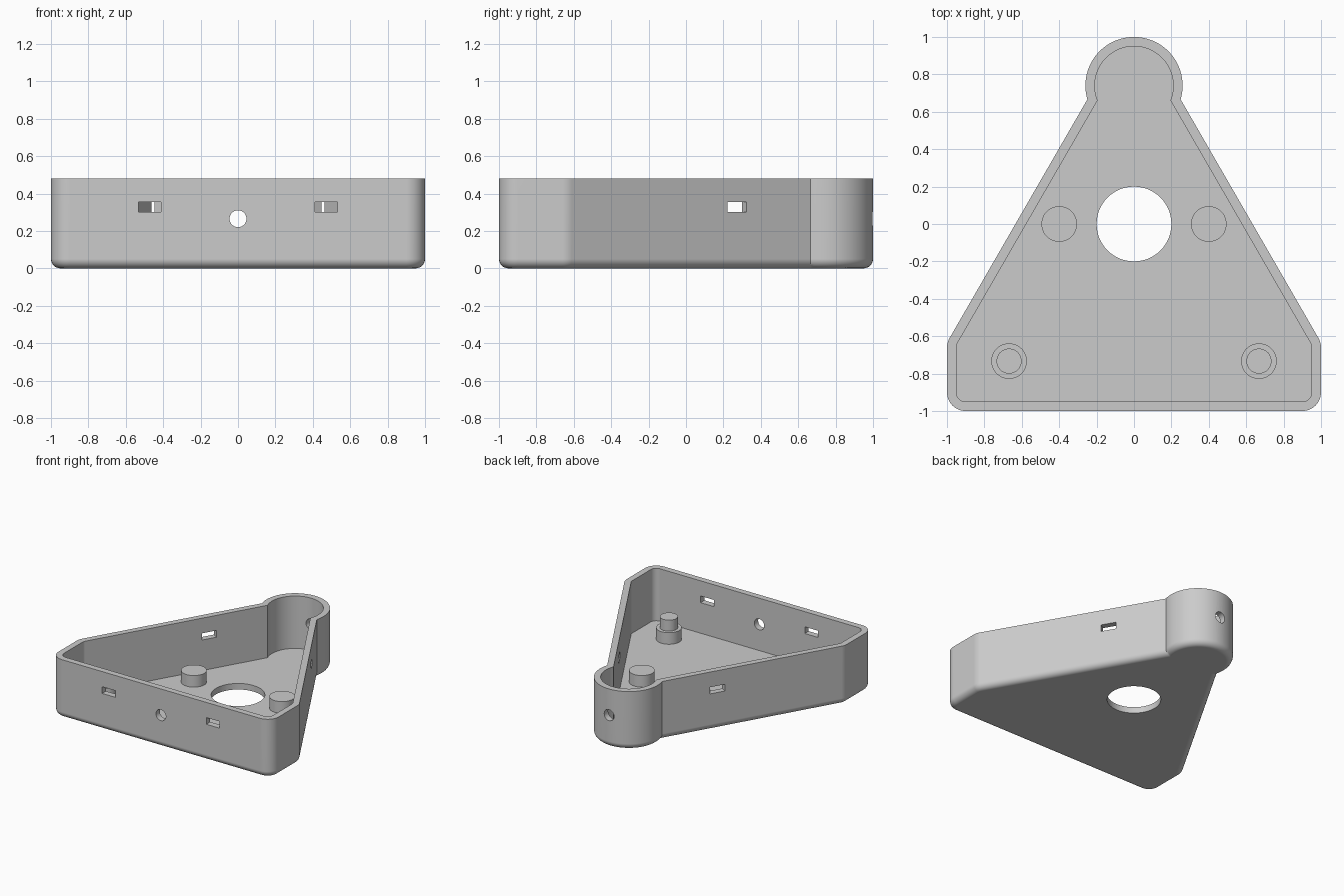
import bpy, bmesh, math
from mathutils import Matrix, Vector

cube = bpy.data.objects.get("Cube")
if cube:
    bpy.data.objects.remove(cube, do_unlink=True)

HEIGHT, WALL, FLOOR, ROUND = 0.48, 0.05, 0.05, 0.05
SLOPE = math.radians(60)

grey = bpy.data.materials.new("light grey plastic")
grey.use_nodes = True
grey.diffuse_color = (0.6, 0.6, 0.6, 1)
grey.node_tree.nodes["Principled BSDF"].inputs["Base Color"].default_value = (0.6, 0.6, 0.6, 1)


def make_object(name, bm):
    bmesh.ops.recalc_face_normals(bm, faces=bm.faces)
    mesh = bpy.data.meshes.new(name)
    bm.to_mesh(mesh)
    bm.free()
    mesh.materials.append(grey)
    obj = bpy.data.objects.new(name, mesh)
    bpy.context.collection.objects.link(obj)
    return obj


def arc(cx, cy, r, start, end, steps):
    angles = [start + (end - start) * i / steps for i in range(steps + 1)]
    return [(cx + r * math.cos(a), cy + r * math.sin(a)) for a in angles]


def outline(inset):
    """Rounded triangle with a round nose, shrunk by inset."""
    side = 1 - inset
    fillet = 0.1 - inset
    # Slanted wall in normal form, then its upper crossing with the nose circle
    normal = Vector((math.sin(SLOPE), math.cos(SLOPE)))
    dist = normal.dot((0.253, 0.66)) - inset
    nose_y, nose_r = 0.74, 0.26 - inset
    gap = dist - normal.y * nose_y
    neck = math.atan2(normal.y, normal.x) - math.acos(gap / nose_r)
    # Centre of the shoulder fillet
    sx = side - fillet
    sy = (dist - fillet - normal.x * sx) / normal.y
    half = arc(sx, -side + fillet, fillet, -math.pi / 2, 0, 8)
    half += arc(sx, sy, fillet, 0, math.pi / 2 - SLOPE, 4)
    half += arc(0, nose_y, nose_r, neck, math.pi / 2, 24)
    return half + [(-x, y) for x, y in reversed(half[:-1])]


def cylinder(name, r, z0, z1, x=0, y=0):
    bm = bmesh.new()
    bmesh.ops.create_cone(bm, cap_ends=True, segments=48, radius1=r, radius2=r, depth=z1 - z0,
                          matrix=Matrix.Translation((x, y, (z0 + z1) / 2)))
    return make_object(name, bm)


def finish(obj):
    bpy.ops.object.select_all(action='DESELECT')
    obj.select_set(True)
    bpy.context.view_layer.objects.active = obj
    bpy.ops.object.shade_smooth_by_angle(angle=math.radians(30))
    weighted = obj.modifiers.new("clean shading", 'WEIGHTED_NORMAL')
    weighted.keep_sharp = True


# Open tray: rounded base, outer wall, rim, inner wall and floor
layers = []
for i in range(7):
    a = math.pi / 2 * i / 6
    layers.append((ROUND * (1 - math.sin(a)), ROUND * (1 - math.cos(a))))
layers += [(0, HEIGHT), (WALL, HEIGHT), (WALL, FLOOR)]
bm = bmesh.new()
rings = [[bm.verts.new((x, y, z)) for x, y in outline(inset)] for inset, z in layers]
for low, high in zip(rings, rings[1:]):
    for i in range(len(low)):
        j = (i + 1) % len(low)
        bm.faces.new((low[i], low[j], high[j], high[i]))
bm.faces.new(rings[0][::-1])
bm.faces.new(rings[-1])
tray = make_object("tray", bm)

# Openings: floor hole, cable hole through front and nose, slots in three walls
cutters = [cylinder("floor_hole_cutter", 0.2, -0.1, 0.2)]
bore = cylinder("cable_hole_cutter", 0.045, -1.2, 1.2)
bore.matrix_world = Matrix.Translation((0, 0, 0.265)) @ Matrix.Rotation(math.pi / 2, 4, 'X')
cutters.append(bore)
for side in (-1, 1):
    for x, y, turn in ((0.473, -0.975, 0), (0.455, 0.26, -SLOPE)):
        bm = bmesh.new()
        place = (Matrix.Translation((side * x, y, 0.328))
                 @ Matrix.Rotation(side * turn, 4, 'Z')
                 @ Matrix.Diagonal((0.12, 0.2, 0.055, 1)))
        bmesh.ops.create_cube(bm, size=1, matrix=place)
        cutters.append(make_object("slot_cutter", bm))

bpy.context.view_layer.objects.active = tray
for cutter in cutters:
    cutter.hide_render = True
    cut = tray.modifiers.new("opening", 'BOOLEAN')
    cut.operation = 'DIFFERENCE'
    cut.solver = 'EXACT'
    cut.object = cutter
    bpy.ops.object.modifier_apply(modifier=cut.name)
for cutter in cutters:
    bpy.data.objects.remove(cutter, do_unlink=True)
finish(tray)

# Standing posts; the front pair carries narrower pins
for side, label in ((-1, "right"), (1, "left")):
    finish(cylinder(label + "_middle_post", 0.095, FLOOR - 0.01, 0.145, side * 0.4, 0))
    finish(cylinder(label + "_front_post", 0.095, FLOOR - 0.01, 0.145, side * 0.668, -0.733))
    finish(cylinder(label + "_front_pin", 0.067, 0.135, 0.235, side * 0.668, -0.733))
